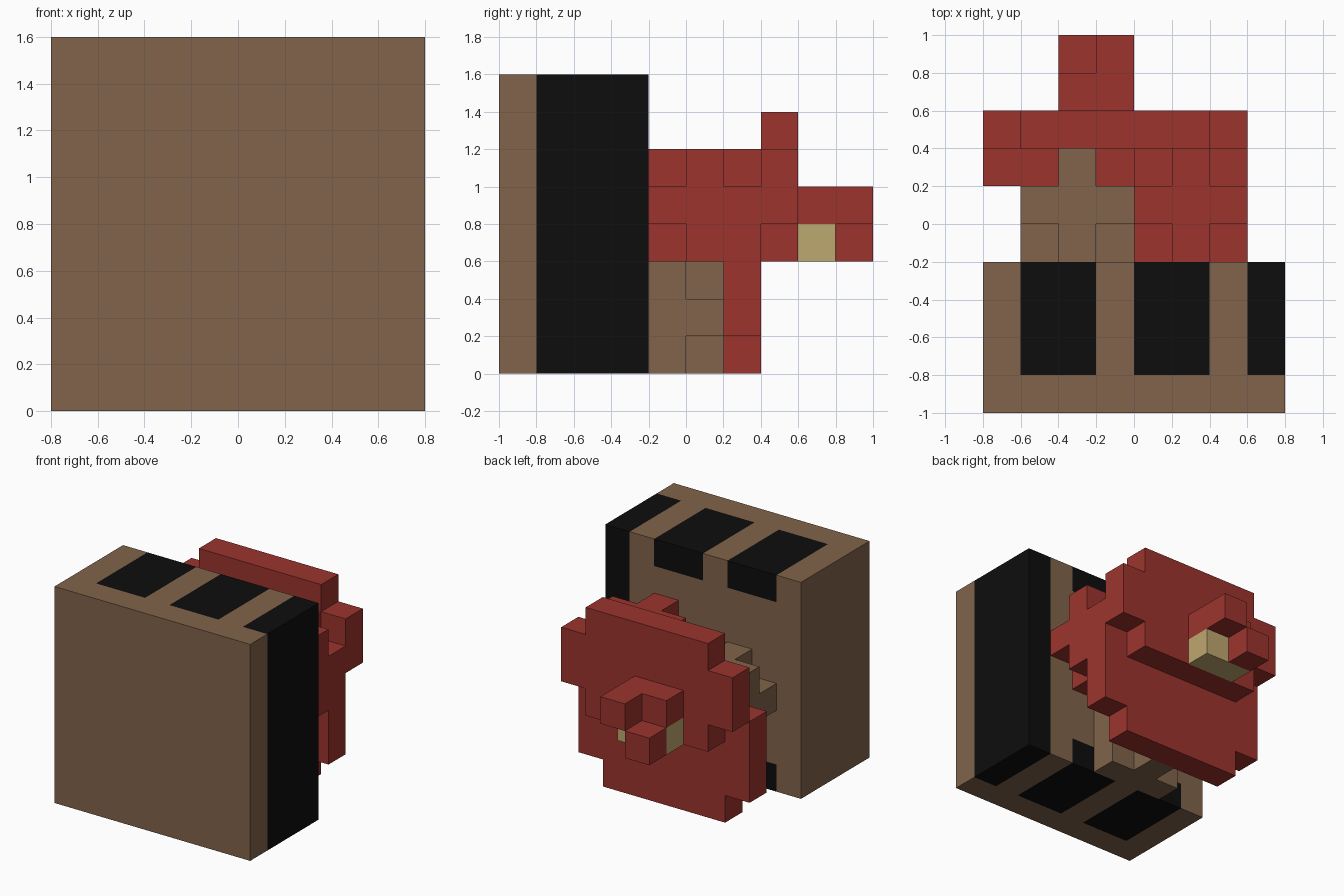
import bpy, bmesh, math
from itertools import product
from mathutils import Vector

if "Cube" in bpy.data.objects:
    bpy.data.objects.remove(bpy.data.objects["Cube"], do_unlink=True)

UNIT = 0.2                       # edge length of one block
ORIGIN = Vector((-0.8, -1.0, 0.0))


def material(name, rgb):
    m = bpy.data.materials.new(name)
    m.use_nodes = True
    col = (*rgb, 1.0)
    m.diffuse_color = col
    bsdf = m.node_tree.nodes["Principled BSDF"]
    bsdf.inputs["Base Color"].default_value = col
    bsdf.inputs["Roughness"].default_value = 0.9
    return m


brown = material("brown", (0.220, 0.127, 0.070))
black = material("black", (0.004, 0.004, 0.004))
red = material("red", (0.332, 0.034, 0.027))
tan = material("tan", (0.515, 0.392, 0.156))


def box(x0, x1, y0, y1, z0, z1):
    """Block cells in an inclusive range."""
    return set(product(range(x0, x1 + 1), range(y0, y1 + 1), range(z0, z1 + 1)))


def ball(cx, cy, cz):
    """3x3x3 cube of blocks without its eight corners."""
    return {(cx + a, cy + b, cz + c) for a, b, c in product((-1, 0, 1), repeat=3)
            if abs(a) + abs(b) + abs(c) < 3}


def build(name, cells, mat):
    """Closed shell around a set of blocks, with flat areas merged."""
    bm = bmesh.new()
    for cell in cells:
        for axis, side in product(range(3), (0, 1)):
            near = list(cell)
            near[axis] += 2 * side - 1
            if tuple(near) in cells:
                continue
            u, v = (axis + 1) % 3, (axis + 2) % 3
            ring = [(0, 0), (1, 0), (1, 1), (0, 1)]
            verts = []
            for a, b in (ring if side else ring[::-1]):
                p = Vector(cell)
                p[axis] += side
                p[u] += a
                p[v] += b
                verts.append(bm.verts.new(ORIGIN + p * UNIT))
            bm.faces.new(verts)
    bmesh.ops.remove_doubles(bm, verts=bm.verts, dist=1e-4)
    bmesh.ops.dissolve_limit(bm, angle_limit=math.radians(1),
                             verts=bm.verts, edges=bm.edges)
    mesh = bpy.data.meshes.new(name)
    bm.to_mesh(mesh)
    bm.free()
    mesh.materials.append(mat)
    ob = bpy.data.objects.new(name, mesh)
    bpy.context.collection.objects.link(ob)


# Thick wall with dark bars along its top, bottom and left side
side_panel = box(7, 7, 1, 3, 0, 7)
bars = {f"{level}_bar_{n}": box(x, x + 1, 1, 3, z, z)
        for level, z in (("top", 7), ("bottom", 0))
        for n, x in ((1, 1), (2, 4))}
wall = box(0, 7, 0, 3, 0, 7) - side_panel
for name, cells in bars.items():
    wall -= cells
    build(name, cells, black)
build("side_panel", side_panel, black)
build("wall", wall, brown)

# Overlapping red plates with stepped corners
lower_plate = box(0, 6, 6, 6, 1, 3) | box(1, 5, 6, 6, 0, 0)
upper_plate = box(0, 6, 7, 7, 4, 5) | box(1, 5, 7, 7, 3, 6)
build("lower_plate", lower_plate, red)
build("upper_plate", upper_plate, red)

# Rounded clusters between the wall and the plates
build("red_cluster", ball(5, 5, 4) - lower_plate, red)
build("upper_brown_cluster", ball(2, 5, 3) - lower_plate, brown)
build("lower_brown_cluster", ball(3, 4, 1) - box(0, 7, 0, 3, 0, 7), brown)

# Knob on the back of the upper plate
build("knob_core", box(2, 3, 8, 8, 3, 3), tan)
build("knob_cap", box(2, 3, 8, 8, 4, 4) | box(3, 3, 9, 9, 4, 4), red)
build("knob_tip", box(2, 2, 9, 9, 3, 3), red)
